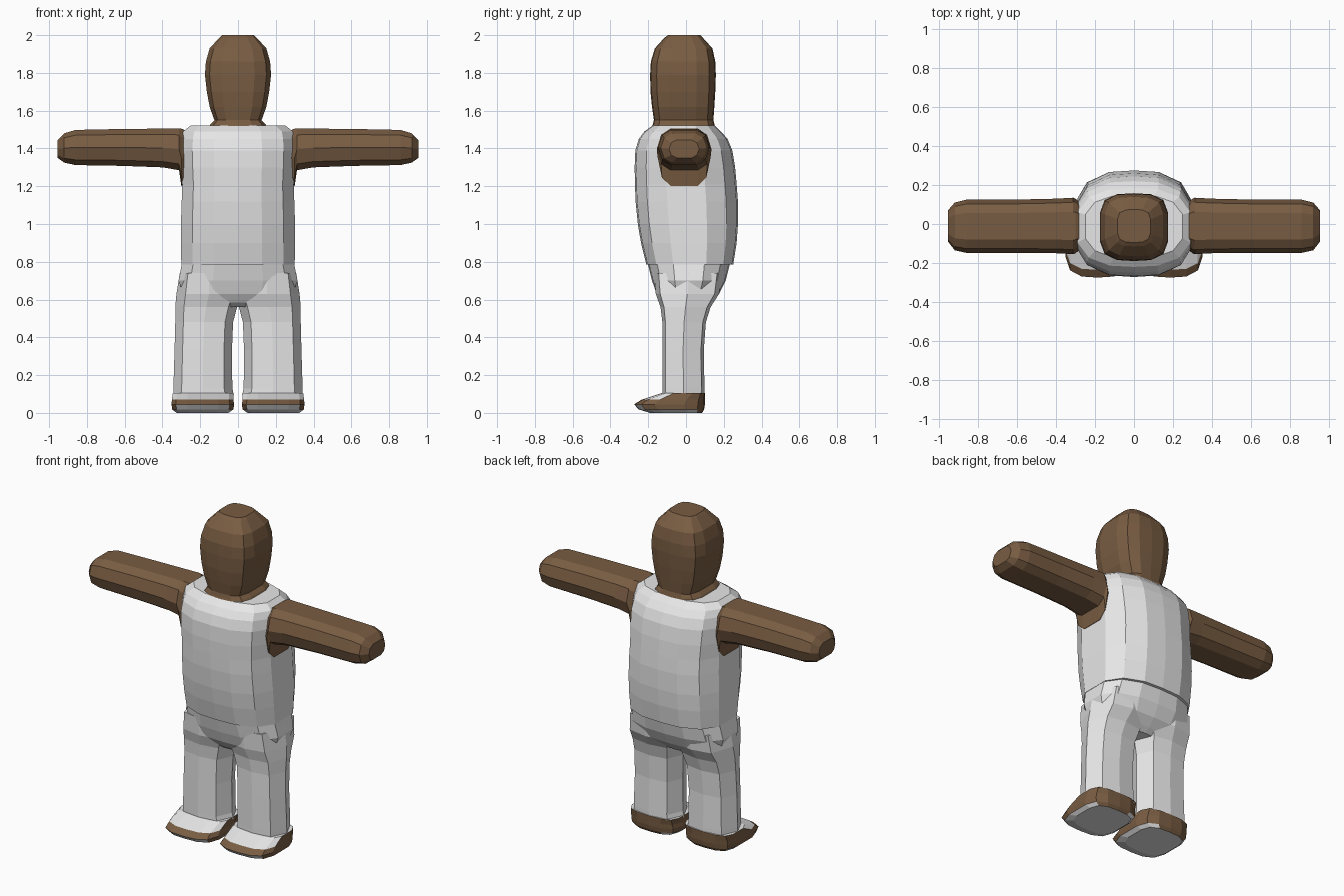
import bpy, bmesh

if "Cube" in bpy.data.objects:
    bpy.data.objects.remove(bpy.data.objects["Cube"])


def material(name, rgb):
    m = bpy.data.materials.new(name)
    m.diffuse_color = (*rgb, 1)
    m.use_nodes = True
    m.node_tree.nodes["Principled BSDF"].inputs["Base Color"].default_value = m.diffuse_color
    return m


white = material("white_cloth", (0.80, 0.80, 0.80))
brown = material("brown_skin", (0.19, 0.108, 0.055))


def symmetric(quarter):
    """Full closed outline from a quarter running from (0, 1) to (1, y)."""
    q = list(quarter)
    right = q + [(x, -y) for x, y in reversed(q) if y > 0]
    return right + [(-x, y) for x, y in reversed(right) if x > 0]


TORSO = symmetric([(0, 1), (.42, .97), (.8, .77), (1, .38), (1, 0)])
HEAD = symmetric([(0, 1), (.5, .97), (.86, .8), (1, .42), (1, 0)])
LIMB = symmetric([(0, 1), (.72, .86), (1, 0)])
ARM = symmetric([(.5, 1), (.84, .7), (1, 0)])


def loft(name, outline, rings, mats, axis="z", side=1, rule=None):
    """Skin rings of (position, a_min, a_max, b_min, b_max) along z or x."""
    bm = bmesh.new()
    loops = []
    for t, a0, a1, b0, b1 in rings:
        loop = []
        for u, v in outline:
            a = (a0 + a1) / 2 + u * (a1 - a0) / 2
            b = (b0 + b1) / 2 + v * (b1 - b0) / 2
            co = (side * a, b, t) if axis == "z" else (side * t, a, b)
            loop.append(bm.verts.new(co))
        loops.append(loop)
    n = len(outline)
    for low, high in zip(loops, loops[1:]):
        for i in range(n):
            j = (i + 1) % n
            bm.faces.new((low[i], low[j], high[j], high[i]))
    bm.faces.new(loops[0])
    bm.faces.new(loops[-1])
    bmesh.ops.recalc_face_normals(bm, faces=bm.faces)
    if rule:
        bm.normal_update()
        for f in bm.faces:
            f.material_index = rule(f)
    mesh = bpy.data.meshes.new(name)
    bm.to_mesh(mesh)
    bm.free()
    for m in mats:
        mesh.materials.append(m)
    ob = bpy.data.objects.new(name, mesh)
    bpy.context.collection.objects.link(ob)
    return ob


def centred(rows):
    return [(z, -w, w, y0, y1) for z, w, y0, y1 in rows]


# Head with neck flare
loft("head", HEAD, centred([
    (1.49, .17, -.19, .16), (1.53, .145, -.175, .15), (1.55, .125, -.17, .145),
    (1.62, .150, -.18, .15), (1.70, .165, -.188, .155), (1.79, .175, -.19, .158),
    (1.86, .170, -.186, .155), (1.93, .150, -.165, .140),
    (1.985, .10, -.115, .09), (2.0, .085, -.095, .075)]), [brown])

# Sleeveless shirt
loft("shirt", TORSO, centred([
    (.785, .300, -.21, .25), (.90, .302, -.238, .268), (1.0, .302, -.255, .275),
    (1.12, .298, -.267, .275), (1.21, .295, -.27, .268), (1.30, .300, -.272, .26),
    (1.39, .303, -.268, .245), (1.45, .298, -.25, .22), (1.49, .29, -.22, .185),
    (1.522, .25, -.175, .15)]), [white])

# Trouser seat
loft("trouser_seat", TORSO, centred([
    (.56, .10, -.09, .10), (.585, .20, -.125, .13), (.63, .29, -.155, .175),
    (.70, .315, -.18, .21), (.80, .295, -.205, .235)]), [white])


def shoe_rule(face):
    # White underside and instep, brown around the edge
    c, nz = face.calc_center_median(), face.normal.z
    if nz < -.6 or (c.z > .06 and nz > .25 and c.y < 0):
        return 0
    return 1


for side, tag in ((-1, "left"), (1, "right")):
    # Bare arm with armpit gusset at the root
    loft("arm_" + tag, ARM, [
        (.24, -.10, .08, 1.22, 1.48), (.300, -.15, .13, 1.20, 1.505),
        (.312, -.155, .135, 1.285, 1.505), (.40, -.15, .13, 1.30, 1.505),
        (.62, -.148, .125, 1.308, 1.503), (.86, -.148, .125, 1.312, 1.498),
        (.92, -.135, .11, 1.325, 1.48), (.955, -.09, .07, 1.35, 1.445)],
        [brown], "x", side)
    # Trouser leg
    loft("trouser_leg_" + tag, LIMB, [
        (.095, .022, .343, -.125, .098), (.13, .03, .342, -.125, .098),
        (.33, .032, .336, -.125, .094), (.48, .026, .332, -.125, .105),
        (.56, .005, .332, -.135, .13), (.63, -.02, .326, -.16, .175),
        (.74, 0, .308, -.17, .19)], [white], "z", side)
    # Shoe
    loft("shoe_" + tag, HEAD, [
        (0, .05, .325, -.19, .085), (.018, .025, .348, -.25, .096),
        (.045, .02, .352, -.275, .10), (.07, .025, .350, -.235, .10),
        (.105, .025, .345, -.13, .10)], [white, brown], "z", side, shoe_rule)
